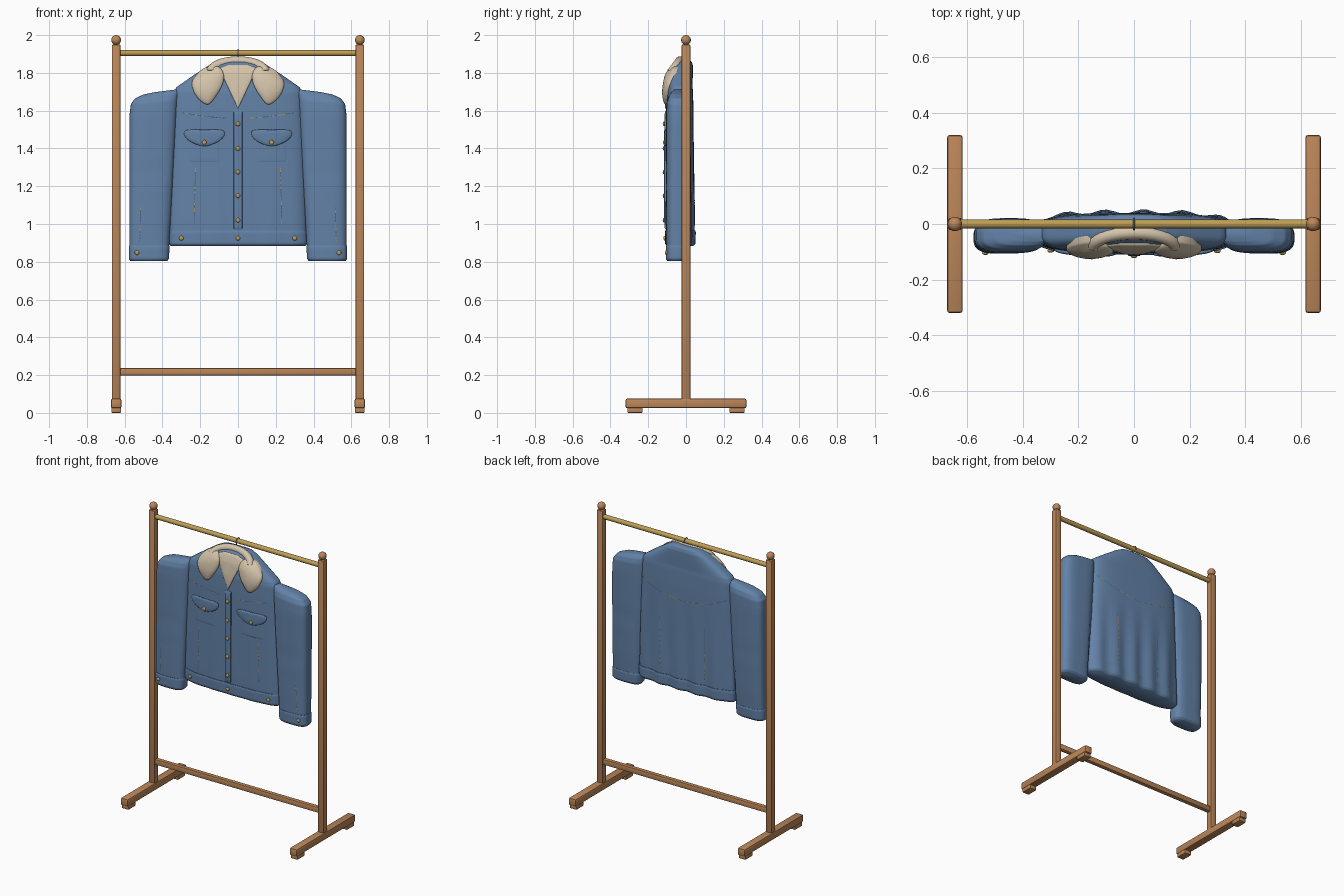
import bpy, bmesh, math, random
from mathutils import Vector

random.seed(4)
if "Cube" in bpy.data.objects:
    bpy.data.objects.remove(bpy.data.objects["Cube"])


def material(name, r, g, b):
    m = bpy.data.materials.new(name)
    m.use_nodes = True
    m.diffuse_color = (r, g, b, 1)
    m.node_tree.nodes["Principled BSDF"].inputs["Base Color"].default_value = (r, g, b, 1)
    return m


WOOD = material("warm wood", .50, .24, .10)
BRASS = material("brass", .52, .34, .09)
DENIM = material("denim blue", .125, .225, .39)
SEAM = material("dark denim", .05, .11, .22)
CREAM = material("cream fleece", .66, .55, .40)
THREAD = material("gold thread", .55, .29, .04)
STEEL = material("hook steel", .25, .25, .26)


def finish(name, bm, mat, angle=40):
    bmesh.ops.recalc_face_normals(bm, faces=bm.faces)
    mesh = bpy.data.meshes.new(name)
    bm.to_mesh(mesh)
    bm.free()
    ob = bpy.data.objects.new(name, mesh)
    bpy.context.collection.objects.link(ob)
    mesh.materials.append(mat)
    bpy.ops.object.select_all(action='DESELECT')
    ob.select_set(True)
    bpy.context.view_layer.objects.active = ob
    bpy.ops.object.shade_smooth_by_angle(angle=math.radians(angle))
    return ob


def box(name, center, size, mat, bevel=.005):
    bm = bmesh.new()
    bmesh.ops.create_cube(bm, size=1)
    bmesh.ops.scale(bm, vec=size, verts=bm.verts)
    bmesh.ops.translate(bm, vec=center, verts=bm.verts)
    bmesh.ops.bevel(bm, geom=bm.edges[:], offset=bevel, segments=2, affect='EDGES', profile=.5)
    return finish(name, bm, mat, 30)


def ball(name, center, radius, mat, squash=1):
    bm = bmesh.new()
    bmesh.ops.create_uvsphere(bm, u_segments=20, v_segments=12, radius=radius)
    bmesh.ops.scale(bm, vec=(1, squash, 1), verts=bm.verts)
    bmesh.ops.translate(bm, vec=center, verts=bm.verts)
    return finish(name, bm, mat, 60)


def tube(name, points, radius, mat):
    """Round tube along a smooth path."""
    bm = bmesh.new()
    rings = []
    for i, p in enumerate(points):
        d = (points[min(i + 1, len(points) - 1)] - points[max(i - 1, 0)]).normalized()
        side = d.cross(Vector((0, 1, 0)) if abs(d.y) < .7 else Vector((1, 0, 0))).normalized()
        up = d.cross(side)
        rings.append([bm.verts.new(p + radius * (math.cos(a) * side + math.sin(a) * up))
                      for a in (math.tau * k / 16 for k in range(16))])
    skin(bm, rings)
    bm.faces.new(rings[0])
    bm.faces.new(rings[-1])
    return finish(name, bm, mat, 60)


def skin(bm, rings):
    for a, b in zip(rings, rings[1:]):
        for i in range(len(a)):
            j = (i + 1) % len(a)
            bm.faces.new((a[i], a[j], b[j], b[i]))


def curve_through(points, closed=True, steps=6):
    """Catmull-Rom samples through 2D points."""
    pts = [Vector(p) for p in points]
    n, out = len(pts), []
    for i in range(n if closed else n - 1):
        a, b, c, d = [pts[(i + k) % n] if closed else pts[max(0, min(n - 1, i + k))]
                      for k in (-1, 0, 1, 2)]
        for t in (k / steps for k in range(steps)):
            out.append(.5 * (2 * b + (c - a) * t + (2 * a - 5 * b + 4 * c - d) * t * t
                             + (3 * b - a - 3 * c + d) * t ** 3))
    return out if closed else out + [pts[-1]]


def straight(points, steps=8, closed=True):
    pts = [Vector(p) for p in points]
    pairs = list(zip(pts, pts[1:] + pts[:1])) if closed else list(zip(pts, pts[1:]))
    out = [a.lerp(b, k / steps) for a, b in pairs for k in range(steps)]
    return out if closed else out + [pts[-1]]


# Garment sections: outer x, outer z, inner x, inner z, centre y, half depth
def torso_key(z, w, yc, d):
    return (w, z, -w, z, yc, d)


TORSO = [torso_key(*k) for k in (
    (.885, .350, -.033, .058), (.90, .362, -.033, .071), (1.0, .363, -.033, .073),
    (1.3, .355, -.033, .073), (1.6, .343, -.033, .073), (1.7, .338, -.033, .070),
    (1.725, .325, -.032, .067), (1.79, .232, -.027, .063), (1.84, .155, -.018, .054),
    (1.86, .115, -.012, .042), (1.868, .08, -.010, .025))]
SLEEVE = [(.565, .805, .38, .805, -.052, .040), (.574, .82, .368, .82, -.05, .052),
          (.575, 1.0, .358, 1.0, -.046, .058), (.575, 1.3, .34, 1.3, -.043, .062),
          (.574, 1.58, .325, 1.58, -.042, .063), (.567, 1.635, .32, 1.66, -.041, .060),
          (.545, 1.665, .315, 1.69, -.04, .050), (.50, 1.686, .31, 1.705, -.04, .037),
          (.44, 1.698, .305, 1.715, -.04, .022)]
POWER = 3.2


def fold(x, z, dy):
    """Soft cloth folds: hanging pleats on the body, elbow creases on sleeves."""
    if abs(x) > .375:
        return dy * (1 + .05 * math.sin(z * 90) * max(0, 1 - abs(z - 1.25) / .12))
    fade = max(0, min(1, (1.5 - z) / .4))
    return dy * (1 + (.10 if dy > 0 else .02) * math.sin(45 * x) * fade)


def loft(name, keys, mat, sign=1, grow=0, per=6):
    bm = bmesh.new()
    rings = []
    for a, b in zip(keys, keys[1:]):
        for t in range(per + (b is keys[-1])):
            xo, zo, xi, zi, yc, d = [p + (q - p) * t / per for p, q in zip(a, b)]
            ring = []
            for k in range(96):
                c, s = math.cos(math.tau * k / 96), math.sin(math.tau * k / 96)
                r = (abs(c) ** POWER + abs(s) ** POWER) ** (-1 / POWER)
                f = (c * r + 1) / 2
                x = xi + (xo - xi) * f + grow * c
                z = zi + (zo - zi) * f
                ring.append(bm.verts.new((sign * x, yc + fold(x, z, (d + grow) * s * r), z)))
            rings.append(ring)
    skin(bm, rings)
    bm.faces.new(rings[0])
    bm.faces.new(rings[-1])
    return finish(name, bm, mat, 60)


def surface_y(x, z, side=-1):
    """Depth of the cloth at x, z on the front (-1) or back (1)."""
    keys = SLEEVE if abs(x) > .375 else TORSO
    z = max(keys[0][1], min(keys[-1][1], z))
    a, b = next((a, b) for a, b in zip(keys, keys[1:]) if a[1] <= z <= b[1])
    t = (z - a[1]) / (b[1] - a[1])
    xo, _, xi, _, yc, d = [p + (q - p) * t for p, q in zip(a, b)]
    mid = (xo + xi) / 2
    u = min(.9, abs(((abs(x) if keys is SLEEVE else x) - mid) / (xo - mid)))
    return yc + fold(x, z, side * d * (1 - u ** POWER) ** (1 / POWER))


def patch(name, outline, mat, puff, flat=2, sign=1, lift=0):
    """Padded cloth piece lying on the front of the jacket."""
    bm = bmesh.new()
    mid = sum(outline, Vector((0, 0))) / len(outline)
    rings = []
    for r, sunk in ((1, 1), (1, 0), (.98, 0), (.94, 0), (.85, 0), (.7, 0), (.45, 0), (.15, 0)):
        off = -.015 if sunk else lift + puff * (1 - r ** flat) ** .5
        ring = []
        for p in outline:
            x, z = mid + (p - mid) * r
            ring.append(bm.verts.new((sign * x, surface_y(sign * x, z) - off, z)))
        rings.append(ring)
    skin(bm, rings)
    bm.faces.new(rings[-1])
    return finish(name, bm, mat, 50)


def stitches(name, path, side=-1, sign=1, lift=0):
    """Row of small dashes in dark and gold thread."""
    bm = bmesh.new()
    for a, b in zip(path, path[1:]):
        n = max(1, round((b - a).length / .014))
        d = (b - a).normalized()
        w = Vector((-d.y, d.x)) * .0022
        for k in range(n):
            p = a.lerp(b, (k + .2) / n)
            q = p + d * .009
            quad = [(sign * v.x, surface_y(sign * v.x, v.y, side) + side * (.002 + lift), v.y)
                    for v in (p - w, q - w, q + w, p + w)]
            f = bm.faces.new([bm.verts.new(v) for v in quad])
            f.material_index = int(random.random() < .3)
            bmesh.ops.solidify(bm, geom=[f], thickness=.002)
    finish(name, bm, SEAM, 30).data.materials.append(THREAD)


def button(name, x, z, lift=.004):
    ball(name, (x, surface_y(x, z) - lift, z), .012, BRASS, .6)


# Rack
for s, tag in ((1, "left"), (-1, "right")):
    x = s * .645
    box(tag + "_post", (x, 0, 1.005), (.045, .045, 1.89), WOOD)
    ball(tag + "_finial", (x, 0, 1.974), .026, WOOD)
    box(tag + "_foot", (x, 0, .05), (.055, .64, .05), WOOD, .008)
    for y, end in ((-.27, "front"), (.27, "back")):
        box(f"{tag}_{end}_foot_pad", (x, y, .014), (.052, .08, .028), WOOD)
box("lower_rail", (0, 0, .218), (1.26, .03, .038), WOOD)
tube("hanging_rod", [Vector((-.63, 0, 1.905)), Vector((.63, 0, 1.905))], .016, BRASS)

# Hanger hook over the rod
arc = [Vector((0, .02 * math.cos(a), 1.905 + .02 * math.sin(a)))
       for a in (math.radians(12 * k) for k in range(-2, 19))]
tube("hanger_hook", arc + [Vector((0, -.02, 1.87)), Vector((0, -.02, 1.84))], .003, STEEL)

# Body and bands
loft("jacket_body", TORSO, DENIM)
HEM = [torso_key(*k) for k in ((.884, .352, -.033, .062), (.895, .361, -.033, .071),
                               (.955, .362, -.033, .073), (.965, .360, -.033, .071))]
loft("waistband", HEM, DENIM, grow=.005)
CUFF = [(.565, .803, .38, .803, -.052, .042), (.574, .815, .37, .815, -.05, .052),
        (.574, .877, .366, .877, -.049, .054), (.572, .885, .368, .885, -.049, .052)]

# Lining, collar and button strip
patch("lining", straight([(0, 1.61), (.10, 1.825), (.05, 1.843), (-.05, 1.843), (-.10, 1.825)]),
      CREAM, .006, 8, lift=.002)
stand = [Vector((.145 * math.sin(a), -.078 + .046 * math.cos(a), 1.802 + .062 * math.cos(a)))
         for a in (math.radians(10 * k) for k in range(-9, 10))]
tube("collar_stand", stand, .024, CREAM)
patch("button_strip", straight([(-.023, .97), (.023, .97), (.023, 1.6), (-.023, 1.6)]),
      DENIM, .007, 12, lift=.002)
for i, z in enumerate((1.02, 1.15, 1.275, 1.4, 1.53)):
    button(f"strip_button_{i}", 0, z, .010)
button("waistband_button", 0, .925, .008)

# Mirrored garment details
LEAF = [(.11, 1.835), (.18, 1.825), (.232, 1.775), (.243, 1.73), (.215, 1.67), (.16, 1.633),
        (.115, 1.68), (.08, 1.745), (.078, 1.80)]
FLAP = [(.085, 1.497), (.178, 1.499), (.270, 1.497), (.284, 1.47), (.25, 1.435), (.178, 1.412),
        (.106, 1.435), (.072, 1.47)]
for s, tag in ((1, "left"), (-1, "right")):
    loft(tag + "_sleeve", SLEEVE, DENIM, s)
    loft(tag + "_cuff", CUFF, DENIM, s, .004)
    patch(tag + "_collar_point", curve_through(LEAF), CREAM, .022, 2, s, .006)
    patch(tag + "_pocket", straight([(.10, 1.33), (.255, 1.33), (.255, 1.47), (.10, 1.47)]),
          DENIM, .002, 16, s, .001)
    patch(tag + "_pocket_flap", curve_through(FLAP), DENIM, .008, 6, s, .004)
    button(tag + "_flap_button", s * .178, 1.432, .011)
    button(tag + "_waist_button", s * .30, .925, .008)
    button(tag + "_cuff_button", s * .535, .848, .006)
    stitches(tag + "_yoke_stitch", curve_through([(.06, 1.56), (.17, 1.57), (.295, 1.588)], False), -1, s)
    stitches(tag + "_flap_stitch", curve_through(FLAP) + [Vector(FLAP[0])], -1, s, .003)
    stitches(tag + "_front_seam", straight([(.225, 1.30), (.232, 1.0)], 8, False), -1, s)
    stitches(tag + "_sleeve_seam", straight([(.515, 1.09), (.52, .90)], 6, False), -1, s)
    stitches(tag + "_back_seam", straight([(.17, 1.36), (.165, 1.0)], 8, False), 1, s)
    stitches(tag + "_back_yoke", curve_through([(0, 1.505), (.18, 1.53), (.325, 1.585)], False), 1, s)
